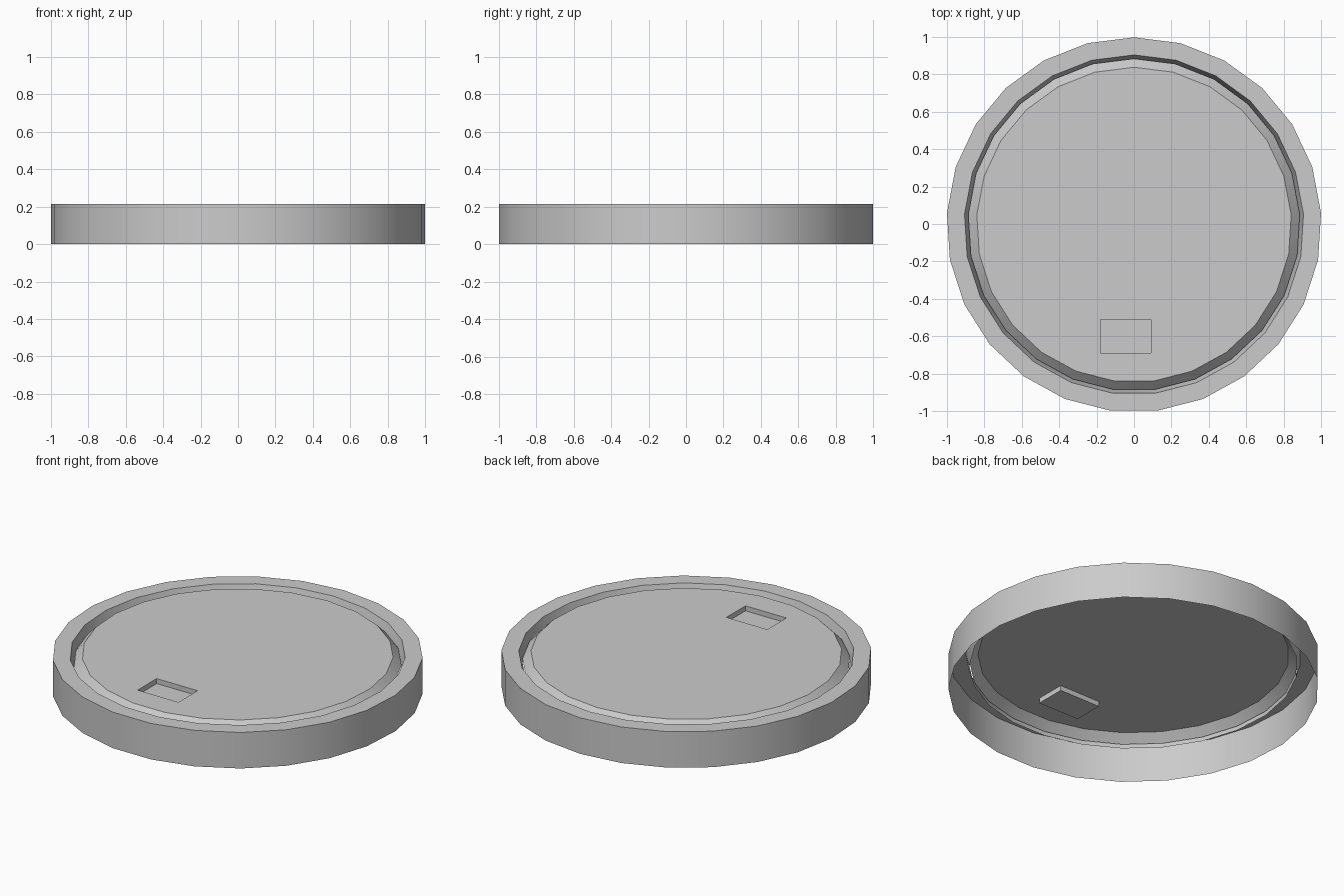
import bpy, bmesh, math
from mathutils import Vector

if "Cube" in bpy.data.objects:
    bpy.data.objects.remove(bpy.data.objects["Cube"])

SIDES = 25
TOP = 0.215
R = 1.002
CY = -0.004


def ring(bm, r, z):
    verts = []
    for i in range(SIDES):
        a = math.pi / 2 + 2 * math.pi * i / SIDES
        verts.append(bm.verts.new((r * math.cos(a), r * math.sin(a) + CY, z)))
    return verts


def skin(bm, a, b):
    n = len(a)
    for i in range(n):
        j = (i + 1) % n
        bm.faces.new((a[i], a[j], b[j], b[i]))


def finish(bm, name):
    me = bpy.data.meshes.new(name)
    bm.to_mesh(me)
    bm.free()
    ob = bpy.data.objects.new(name, me)
    bpy.context.collection.objects.link(ob)
    bpy.ops.object.select_all(action='DESELECT')
    ob.select_set(True)
    bpy.context.view_layer.objects.active = ob
    bpy.ops.object.shade_smooth_by_angle(angle=math.radians(30))
    return ob


# Outer frame: side wall, flat rim and slanted inner lip, open underneath
bm = bmesh.new()
loops = [ring(bm, r, z) for r, z in
         [(R, 0), (R, TOP), (0.908, TOP), (0.888, TOP - 0.072)]]
for a, b in zip(loops, loops[1:]):
    skin(bm, a, b)
finish(bm, "frame_ring")

# Cover plate: chamfered edge, flat top with a rectangular opening
bm = bmesh.new()
low = ring(bm, 0.888, TOP - 0.047)
edge = ring(bm, 0.842, TOP)
x0, x1, y0, y1 = -0.18, 0.09, -0.69, -0.51
corners = [(x0, y0), (x1, y0), (x1, y1), (x0, y1)]
hole = [bm.verts.new((x, y, TOP)) for x, y in corners]
border = []
for loop in (edge, hole):
    for i in range(len(loop)):
        border.append(bm.edges.new((loop[i], loop[(i + 1) % len(loop)])))
bmesh.ops.triangle_fill(bm, use_beauty=True, use_dissolve=False,
                        edges=border, normal=Vector((0, 0, 1)))
inside = [f for f in bm.faces
          if x0 < f.calc_center_median().x < x1 and y0 < f.calc_center_median().y < y1
          and all(v in hole for v in f.verts)]
bmesh.ops.delete(bm, geom=inside, context='FACES_ONLY')
for f in bm.faces:
    f.normal_update()
    if f.normal.z < 0:
        f.normal_flip()
skin(bm, low, edge)

# Hand-hold pocket sunk into the plate
floor = [bm.verts.new((x, y, TOP - 0.03)) for x, y in corners]
skin(bm, floor, hole)
for f in list(bm.faces)[-4:]:
    f.normal_flip()
bm.faces.new(floor)
finish(bm, "cover_plate")
